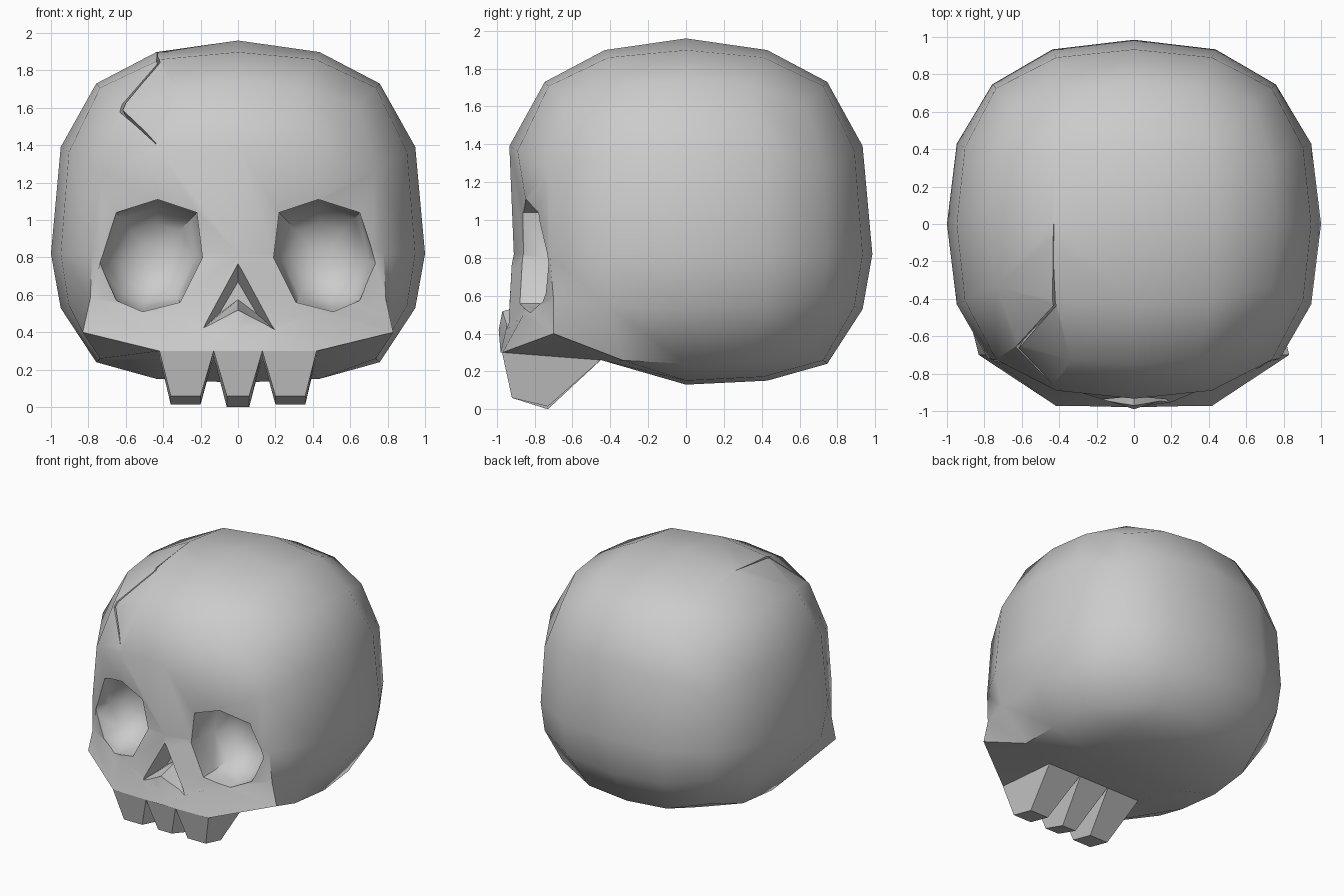
import bpy, bmesh
from mathutils import Vector

if "Cube" in bpy.data.objects:
    bpy.data.objects.remove(bpy.data.objects["Cube"])


def make_object(name, verts, faces):
    mesh = bpy.data.meshes.new(name)
    mesh.from_pydata([tuple(v) for v in verts], [], faces)
    bm = bmesh.new()
    bm.from_mesh(mesh)
    bmesh.ops.recalc_face_normals(bm, faces=bm.faces[:])
    bm.to_mesh(mesh)
    bm.free()
    obj = bpy.data.objects.new(name, mesh)
    bpy.context.collection.objects.link(obj)
    return obj


def activate(obj):
    bpy.ops.object.select_all(action='DESELECT')
    obj.select_set(True)
    bpy.context.view_layer.objects.active = obj


def loft(name, rings):
    """Closed solid through rings with equal point counts."""
    n = len(rings[0])
    verts = [p for r in rings for p in r]
    faces = [list(range(n)), list(range(len(verts) - n, len(verts)))]
    for k in range(len(rings) - 1):
        for i in range(n):
            j = (i + 1) % n
            faces.append([k*n + i, k*n + j, (k+1)*n + j, (k+1)*n + i])
    return make_object(name, verts, faces)


def cut(obj, cutter):
    activate(obj)
    mod = obj.modifiers.new("cut", 'BOOLEAN')
    mod.operation = 'DIFFERENCE'
    mod.solver = 'EXACT'
    mod.object = cutter
    bpy.ops.object.modifier_apply(modifier=mod.name)
    bpy.data.objects.remove(cutter, do_unlink=True)


# Cranium: gridded cube rounded to a superellipsoid, heights remapped
LEVELS = [(-1, .13), (-.95, .15), (-.758, .24), (-.435, .53), (0, .82),
          (.435, 1.39), (.758, 1.73), (.95, 1.9), (1, 1.96)]


def height(u):
    for (a, za), (b, zb) in zip(LEVELS, LEVELS[1:]):
        if u <= b + 1e-6:
            return za + (zb - za) * (u - a) / (b - a)
    return LEVELS[-1][1]


# Sculpted face points, keyed by cube grid position (mirrored in x)
FACE = {
    (0, -1, 0): (0, -.91, .82), (0, -1, -.5): (0, -.99, .42),
    (0, -1, -1): (0, -.98, .30), (.5, -1, 0): (.42, -.80, .82),
    (.5, -1, -.5): (.42, -.86, .50), (.5, -1, -1): (.42, -.97, .30),
    (1, -1, 0): (.78, -.72, .82), (1, -1, -.5): (.79, -.70, .58),
    (1, -1, -1): (.83, -.70, .40), (0, -.5, -1): (0, -.45, .26),
    (.5, -.5, -1): (.42, -.45, .26),
}
bm = bmesh.new()
bmesh.ops.create_cube(bm, size=2)
bmesh.ops.subdivide_edges(bm, edges=bm.edges[:], cuts=3, use_grid_fill=True)
for v in bm.verts:
    g = [round(c * 2) / 2 for c in v.co]
    side = -1 if g[0] < 0 else 1
    key = (abs(g[0]), g[1], g[2])
    if key in FACE:
        x, y, z = FACE[key]
        v.co = (side * x, y, z)
    else:
        d = Vector([c * .92 if abs(c) == .5 else c for c in g])
        d /= sum(abs(c) ** 2.5 for c in d) ** .4
        v.co = (d.x, d.y * .985, height(d.z))
mesh = bpy.data.meshes.new("cranium")
bm.to_mesh(mesh)
bm.free()
cranium = bpy.data.objects.new("cranium", mesh)
bpy.context.collection.objects.link(cranium)

# Eye sockets: eight-sided bowls
EYE = [(.22, 1.04), (.43, 1.11), (.65, 1.04), (.74, .77),
       (.65, .57), (.51, .51), (.31, .56), (.19, .80)]
for s in (-1, 1):
    rings = [[(s * (.45 + (x - .45) * k), y, .8 + (z - .8) * k) for x, z in EYE]
             for y, k in ((-1.2, 1), (-.74, 1), (-.62, .86), (-.53, .6), (-.49, .25))]
    cut(cranium, loft("socket_cutter", rings))

# Nose opening: notched triangle narrowing inward
NOSE = [(0, .79), (.2, .41), (0, .52), (-.2, .41)]
NOSE_IN = [(0, .67), (.1, .50), (0, .575), (-.1, .50)]
outer = [Vector((x, -.96, z)) for x, z in NOSE]
inner = [Vector((x, -.76, z)) for x, z in NOSE_IN]
front = [Vector((p.x, -1.2, p.z)) for p in outer]
cut(cranium, loft("nose_cutter", [front, outer, inner]))

# Crack over the right brow: thin zigzag wedge
path = [(-.43, 0, 1.9), (-.42, -.43, 1.82), (-.62, -.65, 1.57), (-.44, -.87, 1.41)]
core = Vector((0, 0, .9))
sections = []
for p, w in zip(path, (.004, .025, .035, .004)):
    d = Vector(p) - core
    off = Vector((w, 0, w * .3))
    sections.append([core + d * 1.1 - off * .3, core + d * 1.1 + off, core + d * .95])
cut(cranium, loft("crack_cutter", sections))

activate(cranium)
bpy.ops.object.shade_smooth_by_angle(angle=0.8)

# Upper jaw: three wedge teeth, joined at the top
for name, t0, t1, b0, b1, low in (("tooth_left", -.42, -.13, -.36, -.20, .015),
                                  ("tooth_middle", -.13, .13, -.06, .06, 0),
                                  ("tooth_right", .13, .42, .20, .36, .015)):
    top = [(t0, -.972, .30), (t1, -.972, .30), (t1, -.44, .27), (t0, -.44, .27)]
    bottom = [(b0, -.92, .06), (b1, -.92, .06), (b1, -.73, low), (b0, -.73, low)]
    loft(name, [top, bottom])
